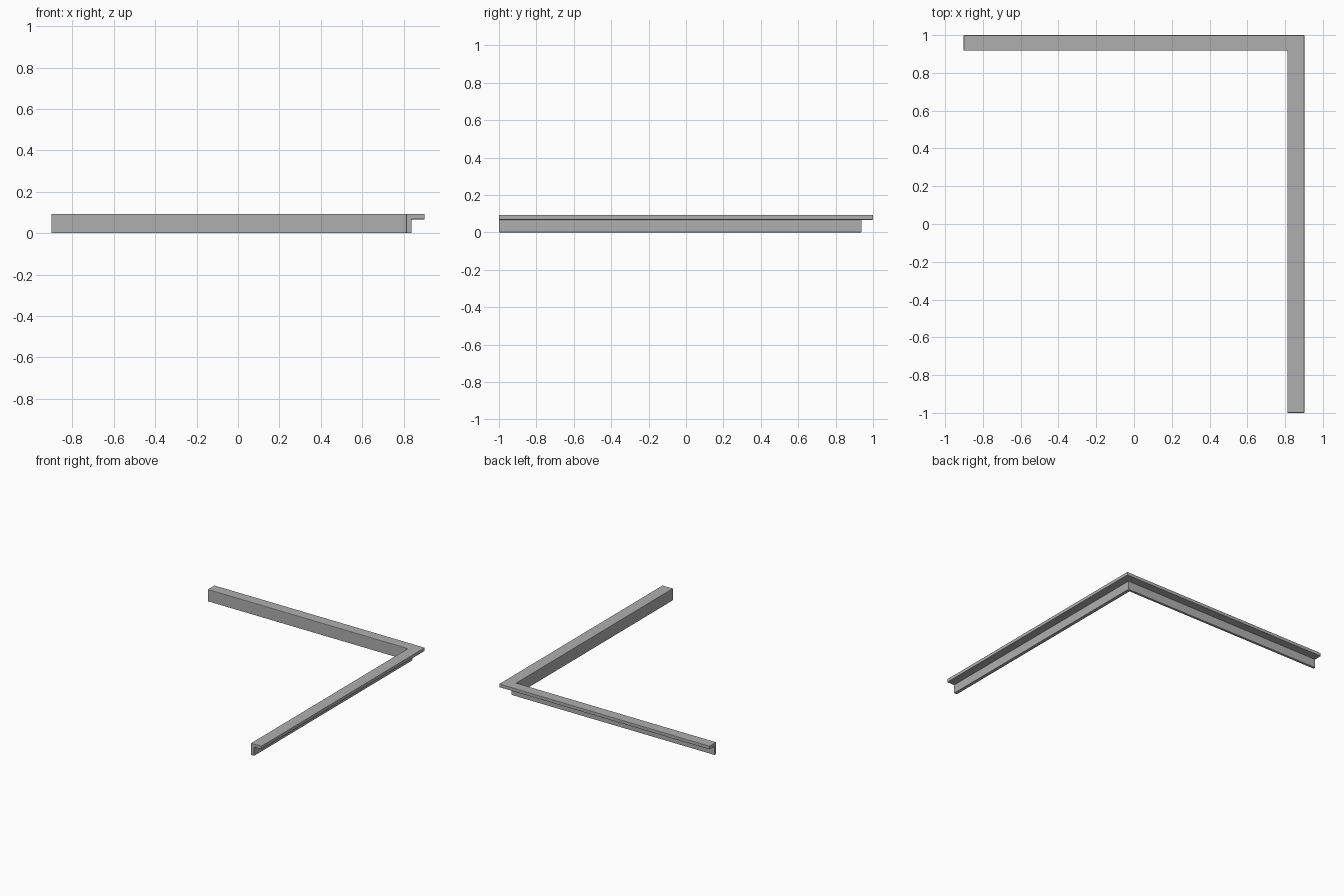
import bpy, bmesh

if "Cube" in bpy.data.objects:
    bpy.data.objects.remove(bpy.data.objects["Cube"])

# Angle section: named plan position and height, inner wall with an outward flange
H, T = 0.093, 0.067
section = [("in", 0), ("in", H), ("out", H), ("out", T), ("wall", T), ("wall", 0)]
X = {"in": 0.812, "out": 0.902, "wall": 0.839}
Y = {"in": 0.918, "out": 1.00, "wall": 0.938}

# Sweep the section from the left end, round the mitred corner, to the front end
bm = bmesh.new()
rings = []
for station in ("left", "corner", "front"):
    ring = []
    for key, z in section:
        x = -0.902 if station == "left" else X[key]
        y = -1.00 if station == "front" else Y[key]
        ring.append(bm.verts.new((x, y, z)))
    rings.append(ring)
n = len(section)
for a, b in zip(rings, rings[1:]):
    for i in range(n):
        j = (i + 1) % n
        bm.faces.new((a[i], a[j], b[j], b[i]))
bm.faces.new(rings[0])
bm.faces.new(rings[-1])
bmesh.ops.recalc_face_normals(bm, faces=bm.faces)
mesh = bpy.data.meshes.new("corner_angle_trim")
bm.to_mesh(mesh)
bm.free()
trim = bpy.data.objects.new("corner_angle_trim", mesh)
bpy.context.collection.objects.link(trim)

# Slightly eased edges
bevel = trim.modifiers.new("eased_edges", "BEVEL")
bevel.width = 0.003
bevel.segments = 2

# Dark grey finish
mat = bpy.data.materials.new("dark_grey")
mat.diffuse_color = (0.43, 0.43, 0.43, 1)
mat.use_nodes = True
mat.node_tree.nodes["Principled BSDF"].inputs["Base Color"].default_value = mat.diffuse_color
mesh.materials.append(mat)
